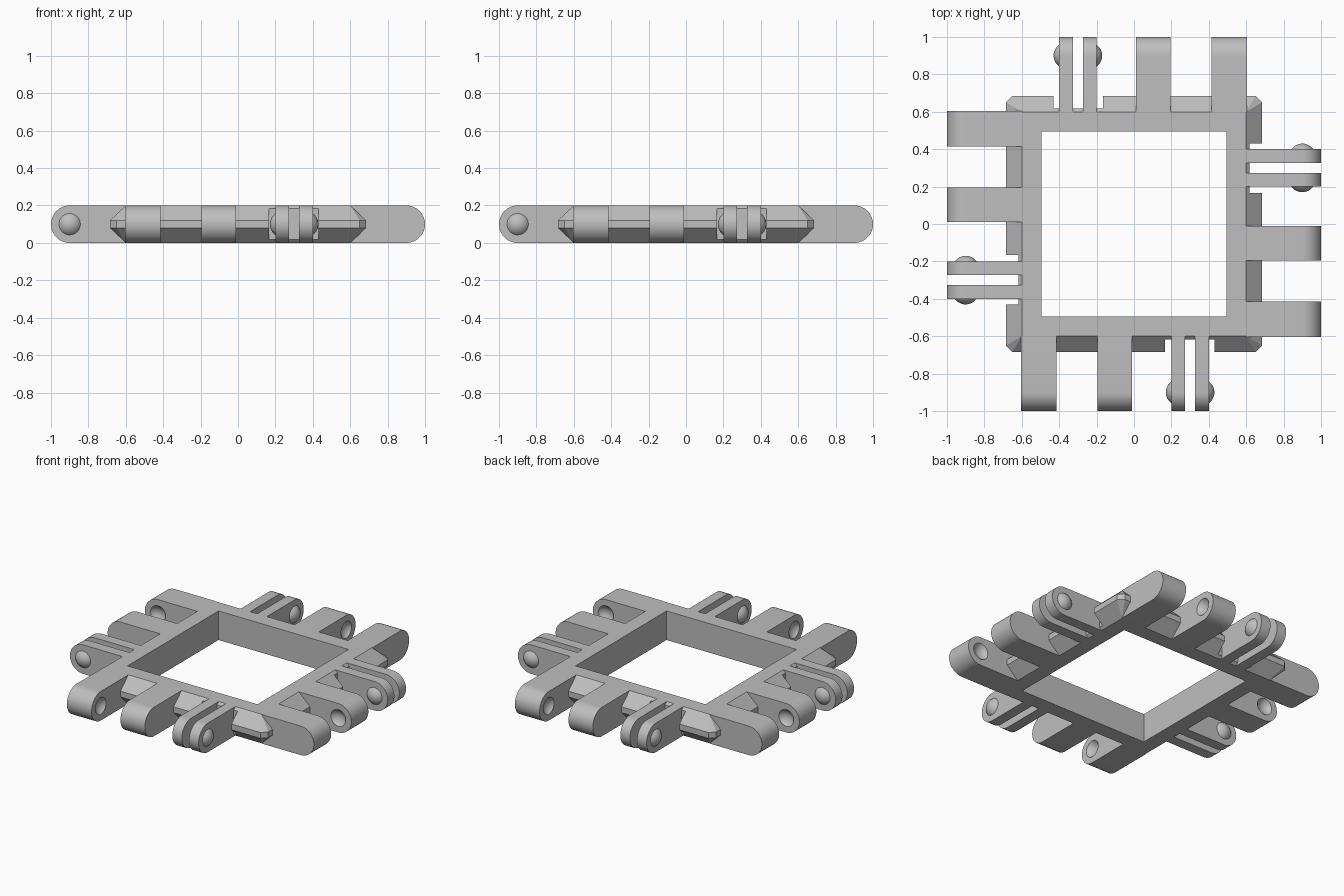
import bpy, bmesh
from math import pi, sin, cos
from mathutils import Matrix, Vector

cube = bpy.data.objects.get("Cube")
if cube:
    bpy.data.objects.remove(cube, do_unlink=True)

grey = bpy.data.materials.new("plain grey")
grey.use_nodes = True
COLOR = (0.52, 0.52, 0.52, 1)
grey.diffuse_color = COLOR
grey.node_tree.nodes["Principled BSDF"].inputs["Base Color"].default_value = COLOR

H = 0.2          # slab height
EDGE = 0.6       # top edge of the frame
PIN = Vector((0, -0.9, 0.1))   # hinge pin axis point
DOME_R, DOME_OUT = 0.07, 0.03


def make(name, bm):
    bmesh.ops.recalc_face_normals(bm, faces=bm.faces)
    mesh = bpy.data.meshes.new(name)
    bm.to_mesh(mesh)
    bm.free()
    mesh.materials.append(grey)
    ob = bpy.data.objects.new(name, mesh)
    bpy.context.collection.objects.link(ob)
    return ob


def activate(ob):
    bpy.ops.object.select_all(action='DESELECT')
    ob.select_set(True)
    bpy.context.view_layer.objects.active = ob


def box(name, x0, x1, y0, y1, z0, z1):
    bm = bmesh.new()
    bmesh.ops.create_cube(bm, size=1)
    bmesh.ops.scale(bm, vec=(x1 - x0, y1 - y0, z1 - z0), verts=bm.verts)
    bmesh.ops.translate(bm, vec=((x0 + x1) / 2, (y0 + y1) / 2, (z0 + z1) / 2), verts=bm.verts)
    return make(name, bm)


def cut(ob, cutter):
    mod = ob.modifiers.new("cut", 'BOOLEAN')
    mod.operation, mod.solver, mod.object = 'DIFFERENCE', 'EXACT', cutter
    activate(ob)
    bpy.ops.object.modifier_apply(modifier=mod.name)
    bpy.data.objects.remove(cutter, do_unlink=True)


def knuckle(name, x0, x1):
    """Bar with a fully rounded free end, pointing to the front."""
    n = 24
    outline = [(-EDGE, 0), (-EDGE, H)]
    outline += [(PIN.y - 0.1 * sin(pi * i / n), 0.1 + 0.1 * cos(pi * i / n)) for i in range(n + 1)]
    bm = bmesh.new()
    face = bm.faces.new([bm.verts.new((x0, y, z)) for y, z in outline])
    ext = bmesh.ops.extrude_face_region(bm, geom=[face])
    verts = [v for v in ext["geom"] if isinstance(v, bmesh.types.BMVert)]
    bmesh.ops.translate(bm, vec=(x1 - x0, 0, 0), verts=verts)
    return make(name, bm)


def ball(name, face_x, side, keep_cap):
    """Ball standing DOME_OUT beyond face_x towards side, optionally only its cap."""
    bm = bmesh.new()
    bmesh.ops.create_uvsphere(bm, u_segments=32, v_segments=24, radius=DOME_R,
                              matrix=Matrix.Rotation(pi / 2, 4, 'Y'))
    centre = Vector((face_x - side * (DOME_R - DOME_OUT), PIN.y, PIN.z))
    bmesh.ops.translate(bm, vec=centre, verts=bm.verts)
    if keep_cap:
        bmesh.ops.bisect_plane(bm, geom=bm.verts[:] + bm.edges[:] + bm.faces[:],
                               plane_co=(face_x, 0, 0), plane_no=(side, 0, 0), clear_inner=True)
    return make(name, bm)


# Frame with a bevelled skirt and clipped corners
bm = bmesh.new()
for sx in (-1, 1):
    for sy in (-1, 1):
        for z in (0, H):
            bm.verts.new((sx * EDGE, sy * EDGE, z))
        for z in (0.08, 0.12):
            for a, b in ((0.685, 0.65), (0.65, 0.685)):
                bm.verts.new((sx * a, sy * b, z))
bmesh.ops.convex_hull(bm, input=bm.verts)
bmesh.ops.dissolve_limit(bm, angle_limit=0.01, verts=bm.verts, edges=bm.edges)
frame = make("frame", bm)
cut(frame, box("opening_cutter", -0.495, 0.495, -0.495, 0.495, -1, 1))

# Pockets in the skirt behind each clip
for k in range(4):
    pocket = box("pocket_cutter", 0.165, 0.43, -0.8, -0.618, -1, 1)
    pocket.data.transform(Matrix.Rotation(k * pi / 2, 4, 'Z'))
    cut(frame, pocket)

# Front set of hinge parts
corner_arm = knuckle("corner_arm", -0.603, -0.415)
cut(corner_arm, ball("socket_cutter", -0.415, -1, False))
middle_arm = knuckle("middle_arm", -0.195, -0.01)
cut(middle_arm, ball("socket_cutter", -0.195, 1, False))
parts = [corner_arm, middle_arm,
         knuckle("clip_plate_a", 0.2, 0.273), knuckle("clip_plate_b", 0.327, 0.4),
         ball("clip_dome_a", 0.2, -1, True), ball("clip_dome_b", 0.4, 1, True)]
for ob in parts:
    activate(ob)
    bpy.ops.object.shade_smooth_by_angle()

# Repeat the set around the other three sides
sides = ("front", "left", "back", "right")
for ob in parts:
    base = ob.name
    for k, side in enumerate(sides):
        copy = ob if k == 0 else ob.copy()
        if k:
            bpy.context.collection.objects.link(copy)
        copy.name = side + "_" + base
        copy.rotation_euler.z = k * pi / 2
